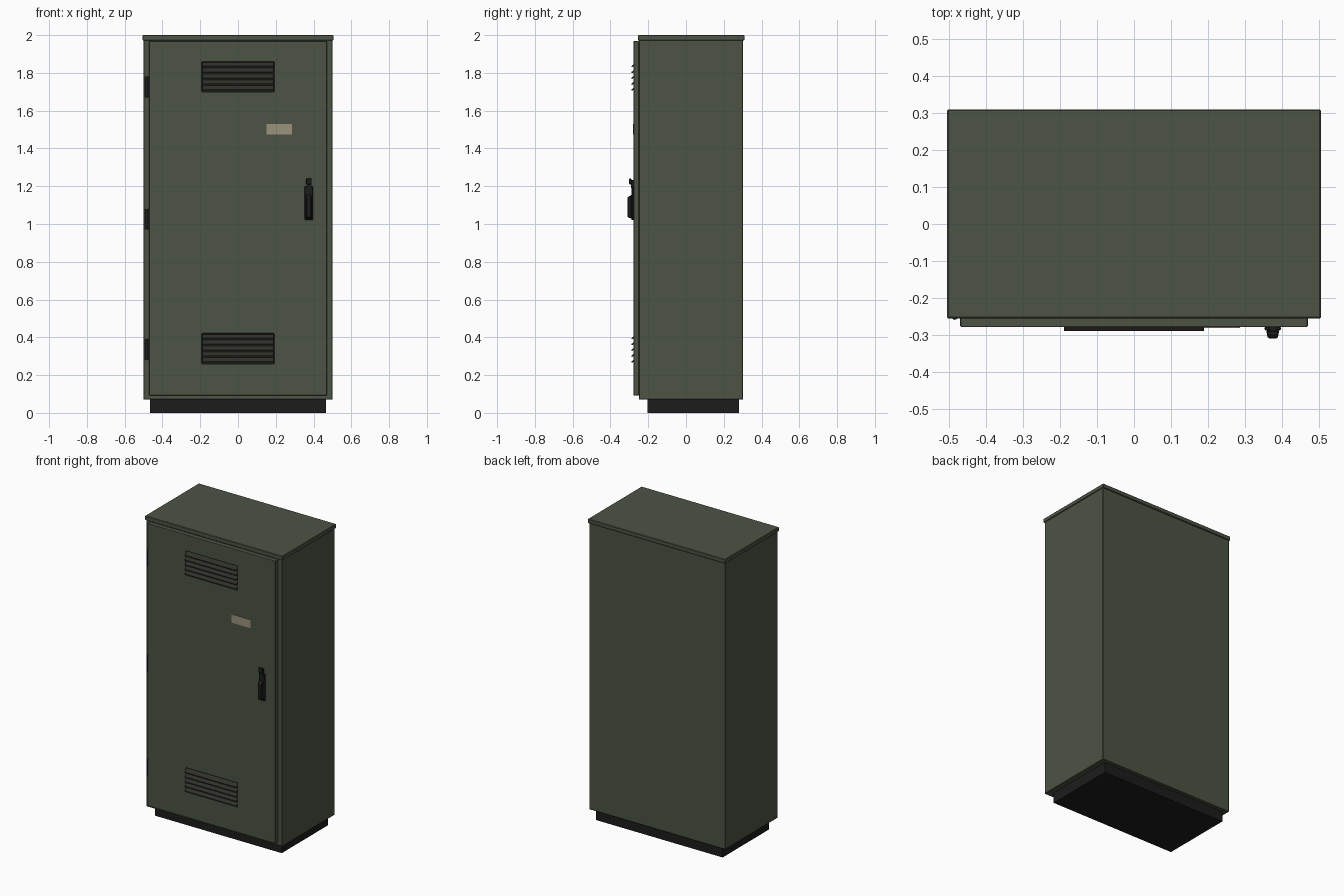
import bpy, bmesh, math

if "Cube" in bpy.data.objects:
    bpy.data.objects.remove(bpy.data.objects["Cube"])


def material(name, rgb):
    m = bpy.data.materials.new(name)
    m.diffuse_color = (*rgb, 1)
    m.use_nodes = True
    m.node_tree.nodes["Principled BSDF"].inputs["Base Color"].default_value = m.diffuse_color
    return m


GREEN = material("green_paint", (0.072, 0.088, 0.058))
BLACK = material("black_plastic", (0.012, 0.012, 0.012))
DARK = material("dark_steel", (0.03, 0.03, 0.024))
CREAM = material("cream_plate", (0.33, 0.29, 0.2))


def finish(name, bm, mat, bevel=0):
    bmesh.ops.recalc_face_normals(bm, faces=bm.faces)
    me = bpy.data.meshes.new(name)
    bm.to_mesh(me)
    bm.free()
    me.materials.append(mat)
    ob = bpy.data.objects.new(name, me)
    bpy.context.collection.objects.link(ob)
    if bevel:
        b = ob.modifiers.new("bevel", 'BEVEL')
        b.width = bevel
        b.segments = 1
    return ob


def box(name, x, y, z, mat, bevel=0):
    """Box from (min, max) ranges on each axis."""
    bm = bmesh.new()
    bmesh.ops.create_cube(bm, size=1)
    for v in bm.verts:
        v.co = [r[0] if c < 0 else r[1] for c, r in zip(v.co, (x, y, z))]
    return finish(name, bm, mat, bevel)


def extrude_x(name, profile, x0, x1, mat, bevel=0):
    """Extrude a (y, z) profile along x."""
    bm = bmesh.new()
    f = bm.faces.new([bm.verts.new((x0, y, z)) for y, z in profile])
    new = bmesh.ops.extrude_face_region(bm, geom=[f])["geom"]
    for v in new:
        if isinstance(v, bmesh.types.BMVert):
            v.co.x = x1
    return finish(name, bm, mat, bevel)


# Cabinet shell
box("plinth", (-0.465, 0.465), (-0.205, 0.28), (0, 0.075), BLACK)
box("cabinet_body", (-0.5, 0.5), (-0.25, 0.303), (0.07, 1.98), GREEN, 0.003)
box("roof_cap", (-0.505, 0.505), (-0.255, 0.31), (1.972, 2.0), GREEN, 0.003)

# Door, with an opening cut for each vent
door = box("door", (-0.47, 0.47), (-0.278, -0.249), (0.092, 1.968), GREEN)
VENTS = {"lower": 0.26, "upper": 1.70}
for tag, z in VENTS.items():
    cutter = box("vent_cutter", (-0.19, 0.19), (-0.3, -0.256), (z, z + 0.16), DARK)
    cutter.hide_render = True
    mod = door.modifiers.new("vent", 'BOOLEAN')
    mod.object = cutter
    mod.operation = 'DIFFERENCE'
    mod.solver = 'EXACT'
    bpy.context.view_layer.objects.active = door
    bpy.ops.object.modifier_apply(modifier=mod.name)
    bpy.data.objects.remove(cutter)
edge = door.modifiers.new("bevel", 'BEVEL')
edge.width = 0.002
edge.segments = 1

# Louvred vents: dark backing and sloping slats
for tag, z in VENTS.items():
    box(tag + "_vent_backing", (-0.19, 0.19), (-0.259, -0.255), (z, z + 0.16), BLACK)
    for i in range(5):
        s = z + 0.006 + i * 0.031
        extrude_x(f"{tag}_vent_slat_{i + 1}",
                  [(-0.289, s), (-0.284, s), (-0.258, s + 0.02), (-0.258, s + 0.026),
                   (-0.264, s + 0.026), (-0.289, s + 0.006)],
                  -0.189, 0.189, DARK)

# Hinges along the left edge
for i, z in enumerate((0.335, 1.025, 1.725)):
    bm = bmesh.new()
    bmesh.ops.create_cone(bm, cap_ends=True, segments=12, radius1=0.009,
                          radius2=0.009, depth=0.11)
    bmesh.ops.translate(bm, vec=(-0.484, -0.25, z), verts=bm.verts)
    finish(f"hinge_barrel_{i + 1}", bm, BLACK)

# Name plate, left blank
box("label_plate", (0.15, 0.287), (-0.281, -0.277), (1.475, 1.53), CREAM)

# Swing handle: base plate, tapered grip, pivot and lock
box("handle_base", (0.353, 0.397), (-0.288, -0.277), (1.02, 1.2), BLACK, 0.003)
bm = bmesh.new()
bmesh.ops.create_cube(bm, size=1)
for v in bm.verts:
    front = v.co.y < 0
    half = 0.013 if front else 0.018
    v.co = (0.375 + math.copysign(half, v.co.x),
            -0.309 if front else -0.287,
            (1.035 if front else 1.028) if v.co.z < 0 else (1.142 if front else 1.155))
finish("handle_grip", bm, BLACK, 0.003)
box("handle_lock", (0.36, 0.39), (-0.302, -0.289), (1.21, 1.24), BLACK, 0.002)
box("lock_mount", (0.366, 0.384), (-0.292, -0.277), (1.19, 1.232), BLACK)
